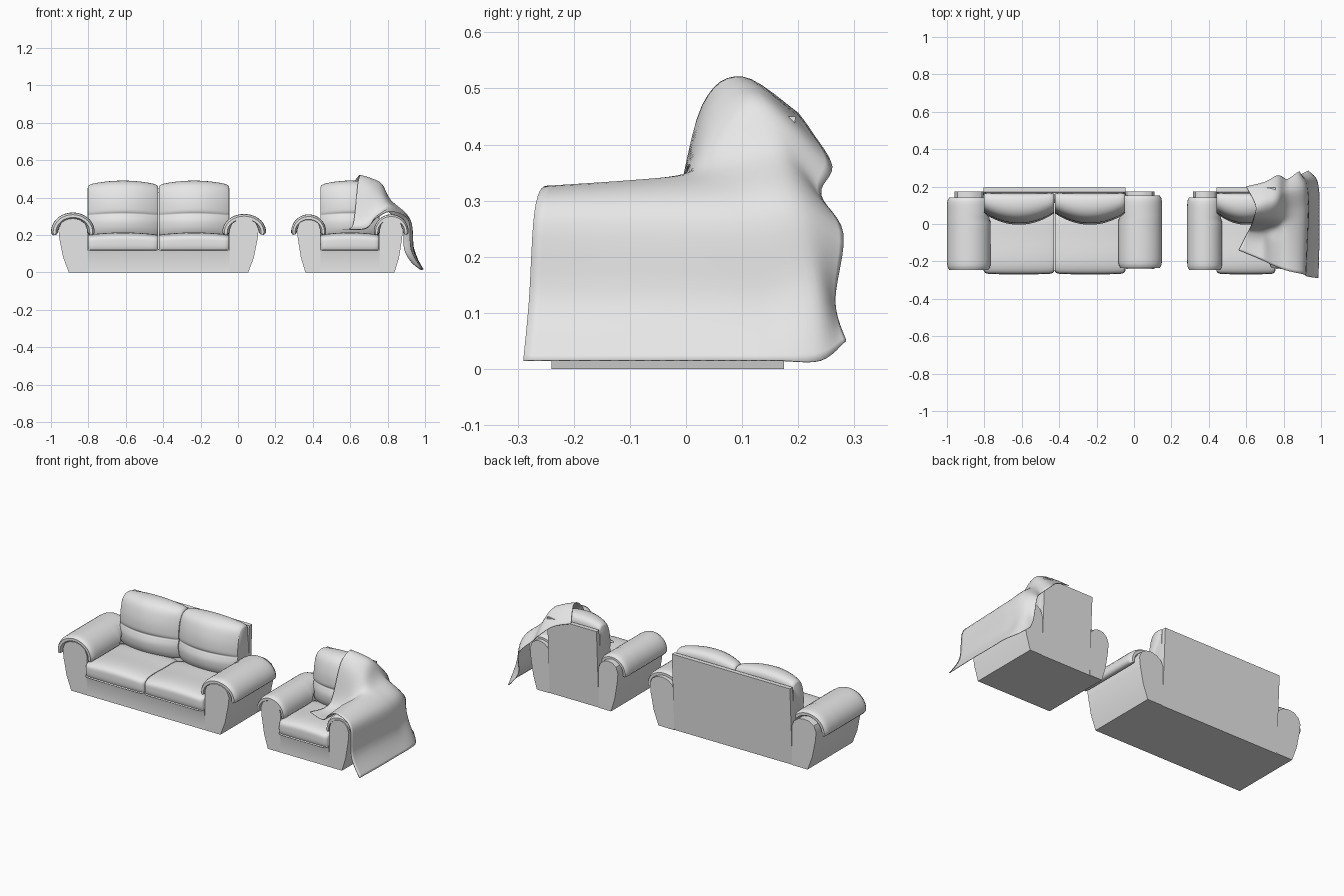
import bpy
import bmesh
from math import cos, sin, pi, radians
from mathutils import Vector

cube = bpy.data.objects.get("Cube")
if cube:
    bpy.data.objects.remove(cube, do_unlink=True)

GREY = (0.8, 0.8, 0.8, 1.0)
fabric = bpy.data.materials.new("light_grey_fabric")
fabric.use_nodes = True
fabric.diffuse_color = GREY
fabric.node_tree.nodes["Principled BSDF"].inputs["Base Color"].default_value = GREY


def spline(points, steps, closed=False):
    """Smooth curve passing through every point."""
    pts = [Vector(p) for p in points]
    n = len(pts)
    pick = (lambda i: pts[i % n]) if closed else (lambda i: pts[max(0, min(n - 1, i))])
    out = []
    for i in range(n if closed else n - 1):
        a, b, c, d = (pick(i + k) for k in (-1, 0, 1, 2))
        for s in range(steps):
            t = s / steps
            out.append(b + (c - a) * (t / 2) + (a * 2 - b * 5 + c * 4 - d) * (t * t / 2)
                       + (b * 3 - a - c * 3 + d) * (t ** 3 / 2))
    return out if closed else out + [pts[-1]]


def loft(name, rows, closed=True, sharp=40):
    """Skin a list of rows; closed rows become a capped solid."""
    bm = bmesh.new()
    grid = [[bm.verts.new(p) for p in row] for row in rows]
    n = len(rows[0])
    for r, s in zip(grid, grid[1:]):
        for i in range(n if closed else n - 1):
            j = (i + 1) % n
            bm.faces.new((r[i], r[j], s[j], s[i]))
    if closed:
        bm.faces.new(grid[0])
        bm.faces.new(grid[-1])
    bmesh.ops.recalc_face_normals(bm, faces=bm.faces)
    mesh = bpy.data.meshes.new(name)
    bm.to_mesh(mesh)
    bm.free()
    mesh.shade_smooth()
    mesh.set_sharp_from_angle(angle=radians(sharp))
    mesh.materials.append(fabric)
    obj = bpy.data.objects.new(name, mesh)
    bpy.context.collection.objects.link(obj)
    return obj


def slab(name, profile, x0, x1):
    """Side profile (y, z) extruded along x."""
    return loft(name, [[(x, y, z) for y, z in profile] for x in (x0, x1)])


def cushion(name, profile, x0, x1, pull, drop):
    """Padded block: the side profile is crowned at mid width and rounded at both ends."""
    ring = spline([(y, z, 0) for y, z in profile], 4, closed=True)
    ys, zs = [p.x for p in ring], [p.y for p in ring]
    back, front, low, high = max(ys), min(ys), min(zs), max(zs)
    mid_y, mid_z = (back + front) / 2, (low + high) / 2
    rows = []
    count = 24
    for i in range(count + 1):
        t = -cos(pi * i / count)
        shrink = 1 - 0.07 * abs(t) ** 24
        x = (x0 + x1) / 2 + t * (x1 - x0) / 2
        row = []
        for y, z in zip(ys, zs):
            y2 = y + pull * t * t * (back - y) / (back - front)
            z2 = z - drop * t * t * (z - low) / (high - low)
            row.append((x, mid_y + (y2 - mid_y) * shrink, mid_z + (z2 - mid_z) * shrink))
        rows.append(row)
    loft(name, rows, sharp=50)


# Side profiles shared by both seats
BASE = [(-0.24, 0), (-0.236, 0.06), (-0.25, 0.125), (0.16, 0.125), (0.16, 0)]
BACK_PANEL = [(0.15, 0), (0.172, 0), (0.195, 0.45), (0.17, 0.45)]
BACK_FRAME = [(0.11, 0.1), (0.165, 0.1), (0.175, 0.43), (0.13, 0.43)]
SEAT = [(-0.24, 0.118), (-0.263, 0.122), (-0.268, 0.16), (-0.258, 0.195), (-0.2, 0.212),
        (-0.08, 0.21), (0.06, 0.2), (0.06, 0.118)]
BACK = [(0.04, 0.19), (0.005, 0.22), (-0.004, 0.27), (0.006, 0.305), (0.01, 0.315),
        (0.004, 0.335), (0.012, 0.4), (0.04, 0.465), (0.095, 0.49), (0.155, 0.475),
        (0.163, 0.4), (0.163, 0.2)]
ARM = [(0, 0), (0.1, 0), (0.13, 0.08), (0.15, 0.18), (0.155, 0.23), (0.14, 0.265),
       (0.11, 0.283), (0.075, 0.288), (0.04, 0.28), (0.012, 0.26), (0, 0.23)]


def arm(name, inner, side, width, top, shift):
    """Arm body with an arched pad over it; side is the outward direction."""
    def place(u, y, z):
        return (inner + side * u * width, y, z)

    loft(name + "_body", [[place(u, y, z) for u, z in ARM] for y in (-0.24, 0.175)], sharp=30)

    # Arched pad, thinner toward its front and back ends
    y0, y1, count, arc = -0.235 + shift, 0.152 + shift, 20, 18
    rows = []
    for i in range(count + 1):
        s = -cos(pi * i / count)
        y = (y0 + y1) / 2 + s * (y1 - y0) / 2
        half = 0.019 * max(0.15, 1 - abs(s) ** 14) ** 0.5
        start = -0.05 + 0.5 * max(0, min(1, (y - 0.01) / 0.03))
        angles = [start + (pi + 0.05 - start) * k / arc for k in range(arc + 1)]
        path = [(a, half) for a in angles]
        path += [(angles[-1] + 0.14, half * 0.5), (angles[-1] + 0.14, -half * 0.5)]
        path += [(a, -half) for a in reversed(angles)]
        path += [(start - 0.14, -half * 0.5), (start - 0.14, half * 0.5)]
        rows.append([place(0.078 - (0.098 + r) * cos(a), y,
                           0.216 + (top - 0.235 + r) * sin(a)) for a, r in path])
    loft(name + "_pad", rows, sharp=60)


def seat(name, x0, x1, cushions, width, tops, shifts):
    slab(name + "_base", BASE, x0, x1)
    slab(name + "_back_panel", BACK_PANEL, x0, x1)
    slab(name + "_back_frame", BACK_FRAME, x0 + 0.012, x1 - 0.012)
    step = (x1 - x0) / cushions
    for i in range(cushions):
        a, b = x0 + i * step + 0.002, x0 + (i + 1) * step - 0.002
        cushion(f"{name}_seat_cushion_{i + 1}", SEAT, a, b, 0.004, 0.012)
        cushion(f"{name}_back_cushion_{i + 1}", BACK, a, b, 0.06, 0.022)
    arm(name + "_right_arm", x0, -1, width, tops[0], shifts[0])
    arm(name + "_left_arm", x1, 1, width, tops[1], shifts[1])


seat("sofa", -0.805, -0.045, 2, 1.0, (0.32, 0.312), (-0.01, 0.0))
seat("armchair", 0.44, 0.757, 1, 0.8, (0.31, 0.31), (-0.01, 0.0))

# Throw draped over the armchair: strips from inner edge to outer hem, front to back
DRAPE = [
    [(.56, -.14, .23), (.68, -.19, .235), (.74, -.22, .29), (.82, -.25, .325),
     (.91, -.27, .28), (.925, -.28, .12), (.985, -.29, .015)],
    [(.6, -.06, .235), (.69, -.08, .24), (.74, -.1, .3), (.82, -.1, .335),
     (.915, -.1, .28), (.935, -.1, .12), (.99, -.1, .015)],
    [(.62, -.02, .28), (.7, -.02, .29), (.76, -.02, .32), (.82, 0, .345),
     (.92, .03, .28), (.94, .05, .12), (.99, .05, .015)],
    [(.64, .03, .47), (.71, .035, .45), (.77, .05, .42), (.82, .07, .365),
     (.92, .1, .28), (.94, .14, .12), (.99, .16, .015)],
    [(.65, .1, .52), (.71, .12, .502), (.768, .14, .47), (.815, .17, .385),
     (.91, .2, .29), (.93, .23, .15), (.975, .24, .015)],
    [(.6, .2, .455), (.7, .225, .42), (.77, .26, .36), (.82, .24, .31),
     (.88, .28, .24), (.89, .265, .12), (.93, .285, .05)],
]
strips = [spline(strip, 6) for strip in DRAPE]
columns = [spline(column, 6) for column in zip(*strips)]
throw = loft("throw_blanket", columns, closed=False, sharp=80)
solid = throw.modifiers.new("thickness", "SOLIDIFY")
solid.thickness = 0.003
solid.offset = 0
